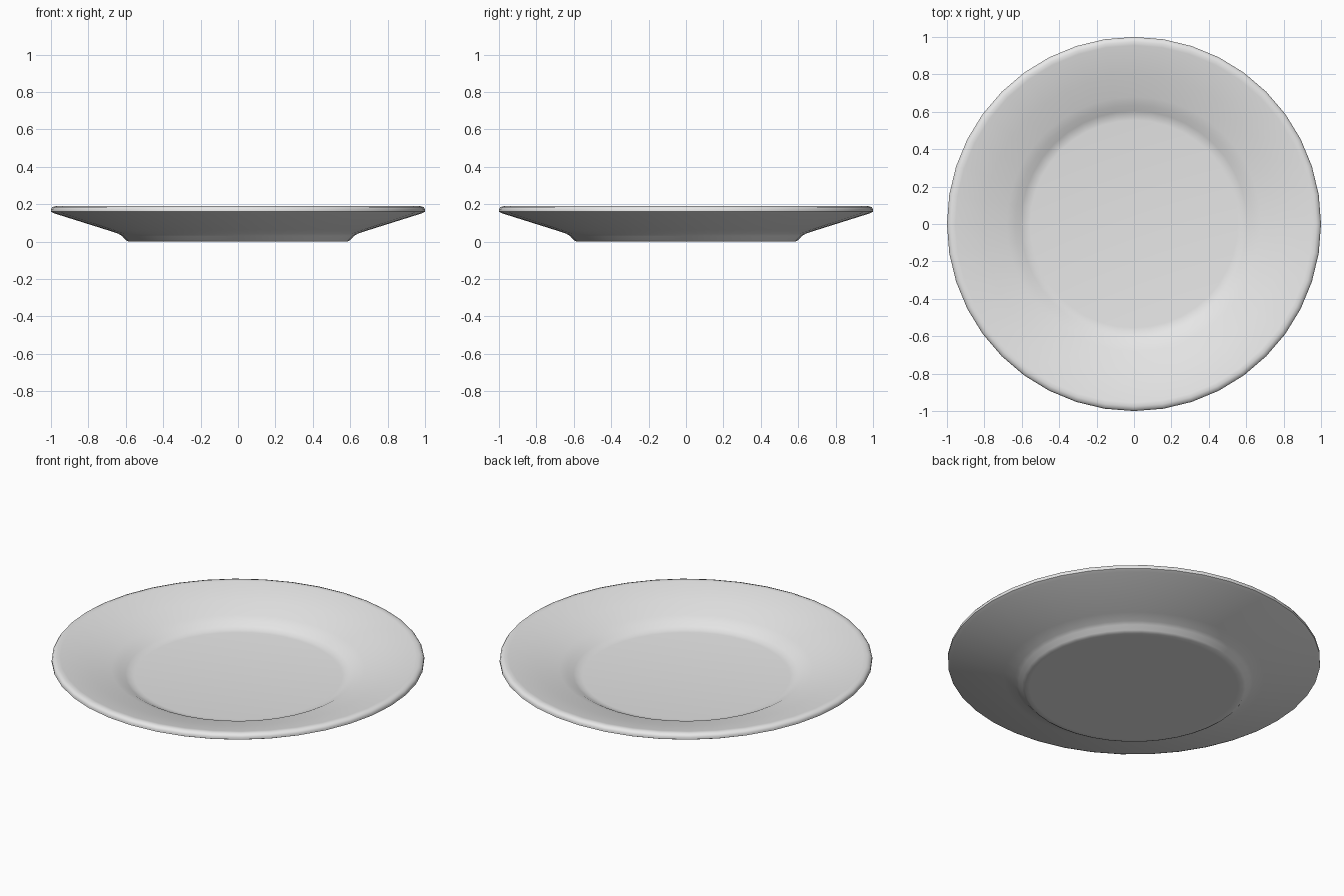
import bpy, bmesh, math
from mathutils import Vector

cube = bpy.data.objects.get("Cube")
if cube:
    bpy.data.objects.remove(cube, do_unlink=True)

SEGMENTS = 40

# Half section (radius, height), from the underside round the rim to the floor
PROFILE = [
    (0.56, 0.0), (0.585, 0.0), (0.60, 0.008), (0.62, 0.03), (0.64, 0.042),
    (0.70, 0.062), (0.98, 0.15), (1.0, 0.16),
    (1.0, 0.173), (0.993, 0.184), (0.975, 0.19), (0.955, 0.188),
    (0.80, 0.148), (0.68, 0.115), (0.635, 0.10), (0.605, 0.083),
    (0.58, 0.073), (0.555, 0.07),
]


def lathe(name, profile, material):
    """Turn a half section about z and close both ends with flat discs."""
    bm = bmesh.new()
    rings = []
    for radius, height in profile:
        ring = []
        for i in range(SEGMENTS):
            a = math.tau * i / SEGMENTS
            ring.append(bm.verts.new(Vector((radius * math.cos(a), radius * math.sin(a), height))))
        rings.append(ring)
    for low, high in zip(rings, rings[1:]):
        for i in range(SEGMENTS):
            j = (i + 1) % SEGMENTS
            bm.faces.new((low[i], low[j], high[j], high[i]))
    bm.faces.new(rings[0][::-1])
    bm.faces.new(rings[-1])
    bmesh.ops.recalc_face_normals(bm, faces=bm.faces[:])
    mesh = bpy.data.meshes.new(name)
    bm.to_mesh(mesh)
    bm.free()
    mesh.materials.append(material)
    obj = bpy.data.objects.new(name, mesh)
    bpy.context.collection.objects.link(obj)
    return obj


# Plain ceramic glaze
glaze = bpy.data.materials.new("light_grey_ceramic")
glaze.use_nodes = True
colour = (0.8, 0.8, 0.8, 1.0)
glaze.diffuse_color = colour
for node in glaze.node_tree.nodes:
    if node.type == 'BSDF_PRINCIPLED':
        node.inputs["Base Color"].default_value = colour

# Dinner plate
plate = lathe("plate", PROFILE, glaze)
bpy.ops.object.select_all(action='DESELECT')
plate.select_set(True)
bpy.context.view_layer.objects.active = plate
bpy.ops.object.shade_smooth_by_angle(angle=math.radians(50))
